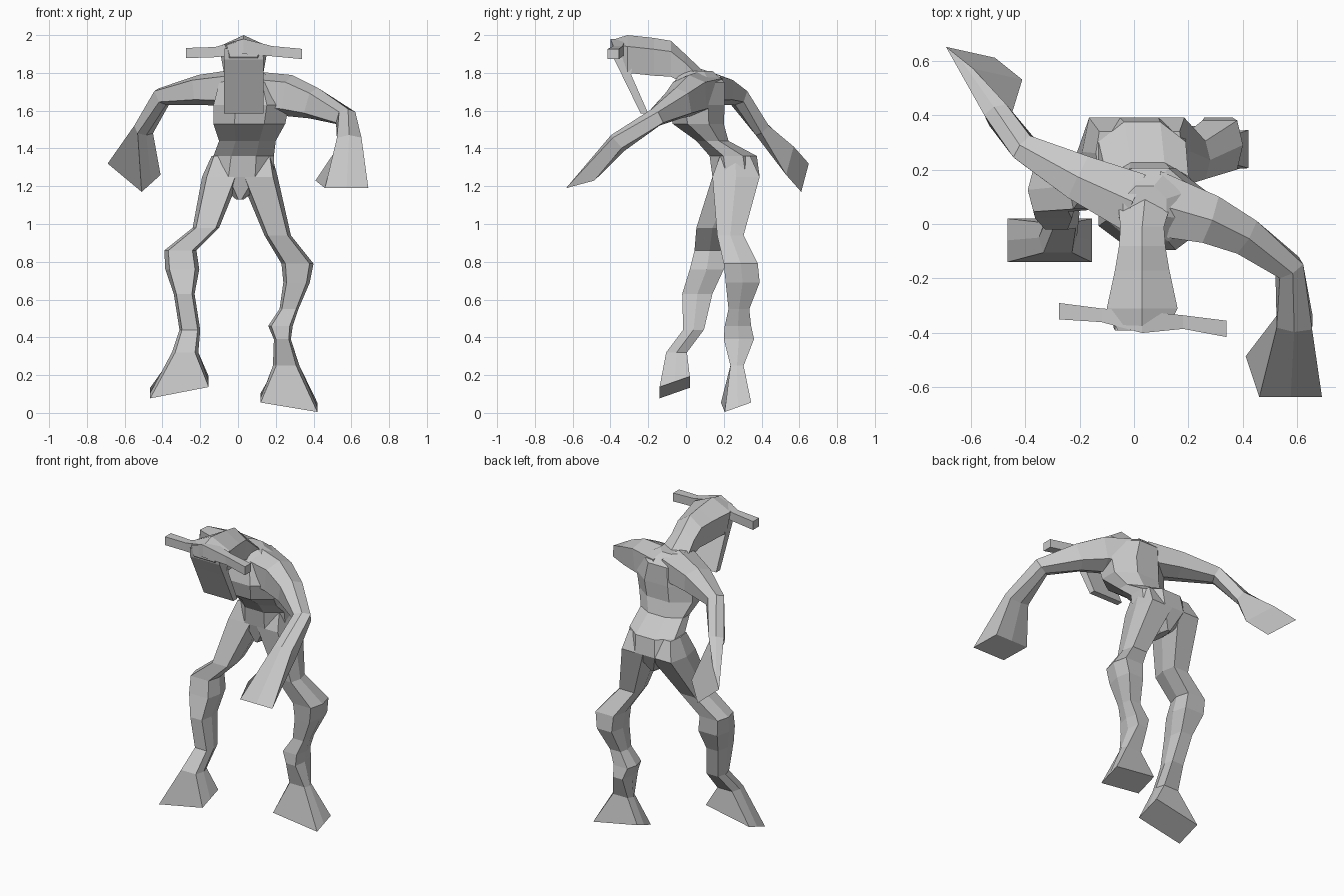
import bpy
import bmesh
from math import cos, sin, pi
from mathutils import Vector

if "Cube" in bpy.data.objects:
    bpy.data.objects.remove(bpy.data.objects["Cube"], do_unlink=True)

X, Y, Z = Vector((1, 0, 0)), Vector((0, 1, 0)), Vector((0, 0, 1))

clay = bpy.data.materials.new("plain grey")
clay.use_nodes = True
grey = (.58, .58, .58, 1)
clay.diffuse_color = grey
clay.node_tree.nodes["Principled BSDF"].inputs["Base Color"].default_value = grey


def outline(sides, start, boxy):
    """Polygon filling a box from -1 to 1; boxy pushes its corners outward."""
    angles = [start + 2 * pi * k / sides for k in range(sides)]
    wide = max(abs(cos(a)) for a in angles)
    tall = max(abs(sin(a)) for a in angles)

    def push(value):
        return max(-1, min(1, value * boxy))
    return [(push(cos(a) / wide), push(sin(a) / tall)) for a in angles]


def loft(name, rows, axes=None, sides=4, start=None, boxy=1, tip=None):
    """Skin rings given as x, y, z, half width, half depth.
    Without axes each ring is square to the path; tip adds a skewed boxy end."""
    centres = [Vector(row[:3]) for row in rows]
    if start is None:
        start = pi / sides
    shape = outline(sides, start, boxy)
    rings = []
    for i, (centre, row) in enumerate(zip(centres, rows)):
        if axes:
            across, along = axes
        else:
            ahead = centres[min(i + 1, len(rows) - 1)]
            if i == len(rows) - 1 and tip:
                ahead = Vector(tip[0])
            tangent = (ahead - centres[max(i - 1, 0)]).normalized()
            across = tangent.cross(Z).normalized()
            along = across.cross(tangent)
        rings.append([centre + across * row[3] * a + along * row[4] * b
                      for a, b in shape])
    if tip:
        centre, u, v = (Vector(part) for part in tip)
        rings.append([centre + u * a + v * b
                      for a, b in outline(sides, start, 2.1)])

    bm = bmesh.new()
    loops = [[bm.verts.new(point) for point in ring] for ring in rings]
    for low, high in zip(loops, loops[1:]):
        for k in range(sides):
            n = (k + 1) % sides
            bm.faces.new((low[k], low[n], high[n], high[k]))
    bm.faces.new(loops[0][::-1])
    bm.faces.new(loops[-1])
    bmesh.ops.recalc_face_normals(bm, faces=bm.faces)
    mesh = bpy.data.meshes.new(name)
    bm.to_mesh(mesh)
    bm.free()
    mesh.materials.append(clay)
    obj = bpy.data.objects.new(name, mesh)
    bpy.context.collection.objects.link(obj)


# Pelvis, waist and chest
loft("torso", [
    (.01, .25, 1.13, .02, .08),
    (.02, .265, 1.25, .17, .125),
    (.03, .25, 1.36, .16, .125),
    (.05, .14, 1.44, .15, .085),
    (.06, .065, 1.53, .19, .135),
    (.07, .055, 1.63, .2, .15),
    (.06, .07, 1.75, .16, .135),
    (.04, .06, 1.81, .08, .08),
], axes=(X, Y), sides=8)

# Neck and crested head
loft("head", [
    (.04, .09, 1.73, .1, .08),
    (.03, -.01, 1.825, .08, .08),
    (.03, -.08, 1.875, .085, .095),
    (.03, -.17, 1.885, .1, .1),
    (.03, -.31, 1.9, .13, .1),
    (.03, -.39, 1.93, .09, .045),
], axes=(X, Z), sides=5, start=pi / 2, boxy=1.3)

# Long face plate hanging off the head
loft("muzzle", [
    (.03, -.33, 1.93, .1, .06),
    (.03, -.33, 1.87, .105, .05),
    (.03, -.315, 1.79, .105, .025),
    (.03, -.22, 1.585, .105, .02),
], axes=(X, Y))

# Bar of two horns
loft("horns", [
    (-.275, -.32, 1.905, .03, .027),
    (-.12, -.335, 1.91, .025, .027),
    (.03, -.36, 1.94, .04, .04),
    (.18, -.36, 1.915, .025, .027),
    (.34, -.385, 1.9, .03, .027),
], axes=(Y, Z))

# Left arm swings forward, right arm swings back
loft("left_arm", [
    (.06, .08, 1.7, .12, .11),
    (.27, .02, 1.68, .09, .11),
    (.4, -.04, 1.64, .07, .085),
    (.57, -.16, 1.565, .05, .05),
    (.59, -.36, 1.43, .065, .055),
], sides=6, boxy=1.3,
    tip=((.55, -.56, 1.21), (-.115, 0, 0), (.025, -.075, -.02)))

loft("right_arm", [
    (0, .08, 1.72, .11, .1),
    (-.2, .17, 1.71, .085, .08),
    (-.4, .275, 1.675, .05, .05),
    (-.5, .4, 1.5, .045, .045),
], sides=6, boxy=1.3,
    tip=((-.55, .59, 1.29), (.05, -.04, .045), (-.09, .02, .075)))

# Left leg trails, right leg steps forward
loft("left_leg", [
    (.13, .26, 1.36, .05, .08),
    (.11, .265, 1.25, .1, .125),
    (.21, .235, .94, .07, .07),
    (.315, .29, .79, .085, .09),
    (.31, .3, .69, .07, .09),
    (.27, .28, .55, .05, .055),
    (.225, .275, .46, .065, .07),
    (.235, .28, .39, .045, .08),
    (.255, .27, .25, .07, .035),
], axes=(X, Y), sides=6, start=0, boxy=1.5,
    tip=((.27, .265, .055), (.15, .01, -.025), (0, .07, .025)))

loft("right_leg", [
    (-.09, .26, 1.36, .05, .08),
    (-.09, .265, 1.25, .1, .125),
    (-.17, .14, .98, .07, .085),
    (-.305, .125, .86, .085, .08),
    (-.295, .11, .76, .09, .09),
    (-.285, .06, .63, .055, .08),
    (-.255, .04, .44, .055, .055),
    (-.28, -.05, .32, .07, .055),
], axes=(X, Y), sides=6, start=0, boxy=1.5,
    tip=((-.31, -.06, .135), (.155, 0, .03), (0, .08, .028)))
